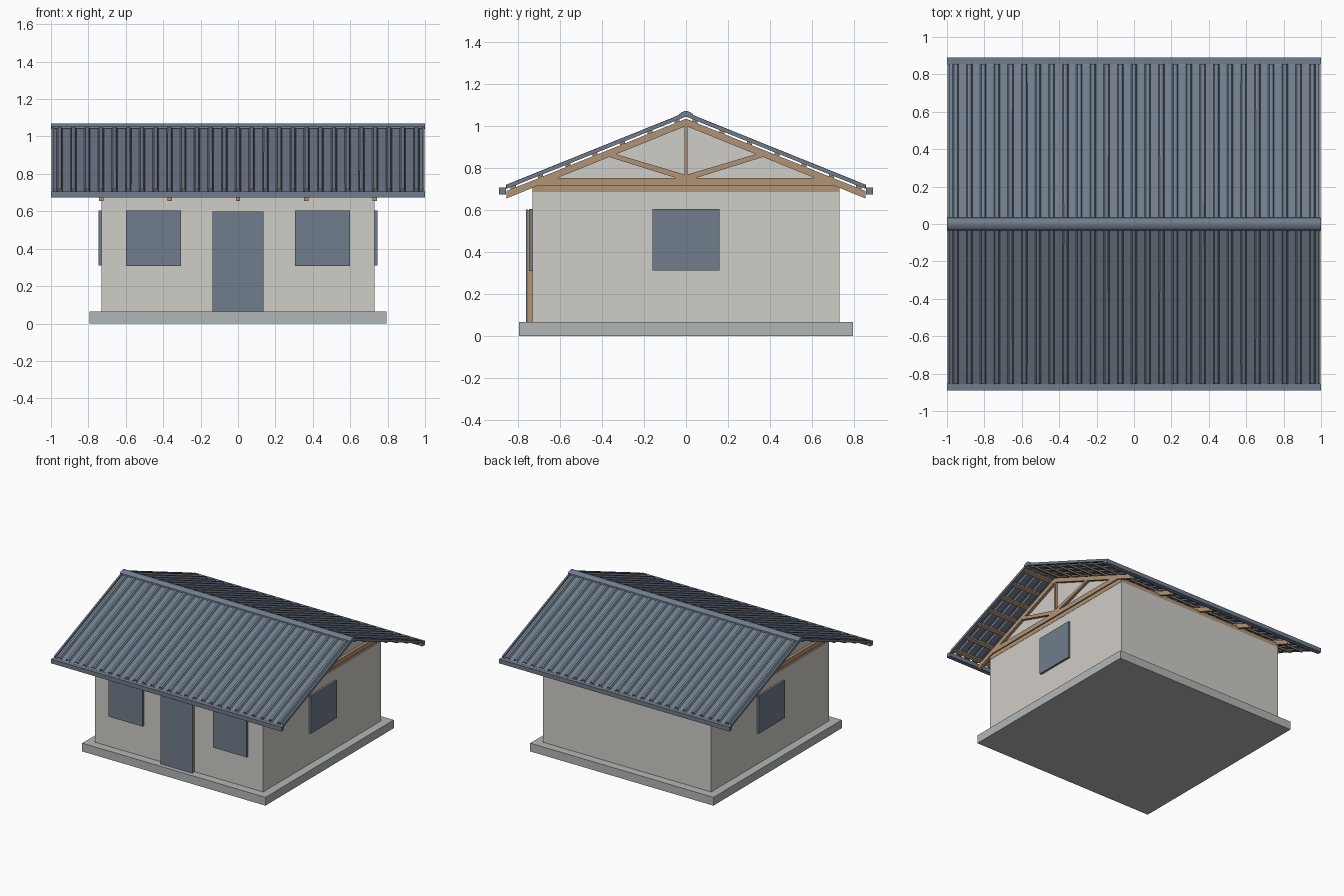
import bpy, bmesh

cube = bpy.data.objects.get("Cube")
if cube:
    bpy.data.objects.remove(cube, do_unlink=True)


def material(name, r, g, b):
    m = bpy.data.materials.new(name)
    m.use_nodes = True
    m.diffuse_color = (r, g, b, 1)
    m.node_tree.nodes["Principled BSDF"].inputs["Base Color"].default_value = (r, g, b, 1)
    return m


PLASTER = material("pale plaster", 0.63, 0.61, 0.57)
CONCRETE = material("grey concrete", 0.45, 0.47, 0.47)
TIMBER = material("brown timber", 0.44, 0.29, 0.18)
SLATE = material("slate blue metal", 0.165, 0.205, 0.265)

PITCH = 0.403          # roof fall per unit of y
EAVE = 0.855           # half depth of the roof


def finish(name, bm, mat):
    bmesh.ops.recalc_face_normals(bm, faces=bm.faces)
    mesh = bpy.data.meshes.new(name)
    bm.to_mesh(mesh)
    bm.free()
    mesh.materials.append(mat)
    obj = bpy.data.objects.new(name, mesh)
    bpy.context.collection.objects.link(obj)
    return obj


def prism(name, outline, x0, x1, mat):
    """Extrude a (y, z) outline along x."""
    bm = bmesh.new()
    face = bm.faces.new([bm.verts.new((x0, y, z)) for y, z in outline])
    result = bmesh.ops.extrude_face_region(bm, geom=[face])
    moved = [v for v in result["geom"] if isinstance(v, bmesh.types.BMVert)]
    bmesh.ops.translate(bm, verts=moved, vec=(x1 - x0, 0, 0))
    return finish(name, bm, mat)


def box(name, x0, x1, y0, y1, z0, z1, mat):
    return prism(name, [(y0, z0), (y1, z0), (y1, z1), (y0, z1)], x0, x1, mat)


def sloped(name, side, y0, y1, low, high, x0, x1, mat):
    """Bar parallel to the roof; low and high are its heights at the ridge."""
    outline = [(y0, low), (y1, low), (y1, high), (y0, high)]
    return prism(name, [(side * y, h - PITCH * y) for y, h in outline], x0, x1, mat)


# Base slab and walls, with the gable triangles
box("foundation_slab", -0.795, 0.795, -0.795, 0.795, 0, 0.065, CONCRETE)
box("walls", -0.73, 0.73, -0.73, 0.73, 0.065, 0.685, PLASTER)
for s, side in ((-1, "right"), (1, "left")):
    prism(side + "_gable_wall", [(-0.7, 0.7), (0.7, 0.7), (0.7, 0.735), (0, 1.015), (-0.7, 0.735)],
          s * 0.70, s * 0.72, PLASTER)

# Wall plates around the top of the walls
for s in (-1, 1):
    box("side_wall_plate", s * 0.70, s * 0.732, -0.73, 0.73, 0.685, 0.716, TIMBER)
    box("long_wall_plate", -0.70, 0.70, s * 0.70, s * 0.73, 0.685, 0.716, TIMBER)

# Roof trusses
for i in range(-2, 3):
    a, b = i * 0.365 - 0.012, i * 0.365 + 0.012
    prism("truss_bottom_chord", [(-0.74, 0.716), (0.74, 0.716), (0.69, 0.752), (-0.69, 0.752)], a, b, TIMBER)
    box("truss_king_post", a, b, -0.008, 0.008, 0.752, 1.0, TIMBER)
    for s in (-1, 1):
        sloped("truss_rafter", s, 0, 0.853, 0.998, 1.033, a, b, TIMBER)
        prism("truss_diagonal", [(0.008 * s, 0.752), (0.05 * s, 0.752), (0.37 * s, 0.852), (0.335 * s, 0.865),
                                 (0.008 * s, 0.768)], a, b, TIMBER)

# Purlins and corrugated sheets on both slopes
RIBS = 27
STEP = 1.98 / RIBS
for s, side in ((-1, "front"), (1, "back")):
    for k in range(7):
        y = 0.03 + k * 0.13
        sloped(side + "_purlin", s, y, y + 0.024, 1.033, 1.045, -0.985, 0.985, TIMBER)

    profile = [(-0.99, 0)]
    for k in range(RIBS):
        x = -0.99 + (k + 0.5) * STEP
        profile += [(x - 0.015, 0), (x - 0.008, 0.014), (x + 0.008, 0.014), (x + 0.015, 0)]
    profile.append((0.99, 0))
    bm = bmesh.new()
    rows = [[bm.verts.new((x, s * y, 1.048 + h - PITCH * y)) for x, h in profile] for y in (0, EAVE)]
    for k in range(len(profile) - 1):
        bm.faces.new((rows[0][k], rows[0][k + 1], rows[1][k + 1], rows[1][k]))
    sheet = finish(side + "_roof_sheet", bm, SLATE)
    solid = sheet.modifiers.new("thickness", "SOLIDIFY")
    solid.thickness = 0.004
    solid.offset = 0

    # Verge trims and eave gutter
    for e in (-1, 1):
        sloped(side + "_verge_trim", s, 0, EAVE, 1.043, 1.063, e * 0.985, e * 0.998, SLATE)
    box(side + "_gutter", -1, 1, s * 0.856, s * 0.89, 0.673, 0.705, SLATE)

# Rounded ridge cap
prism("ridge_cap", [(-0.035, 1.043), (-0.033, 1.054), (-0.022, 1.063), (-0.008, 1.069), (0.008, 1.069),
                    (0.022, 1.063), (0.033, 1.054), (0.035, 1.043), (0, 1.04)], -1, 1, SLATE)

# Door leaf on its timber backing
box("door_backing", -0.135, 0.135, -0.753, -0.73, 0.065, 0.598, TIMBER)
box("door_panel", -0.137, 0.137, -0.762, -0.753, 0.065, 0.6, SLATE)

# Windows
for s, side in ((-1, "right"), (1, "left")):
    c = s * 0.452
    box("front_" + side + "_window", c - 0.147, c + 0.147, -0.748, -0.73, 0.308, 0.604, SLATE)
    box(side + "_side_window", s * 0.73, s * 0.746, -0.16, 0.16, 0.31, 0.604, SLATE)
